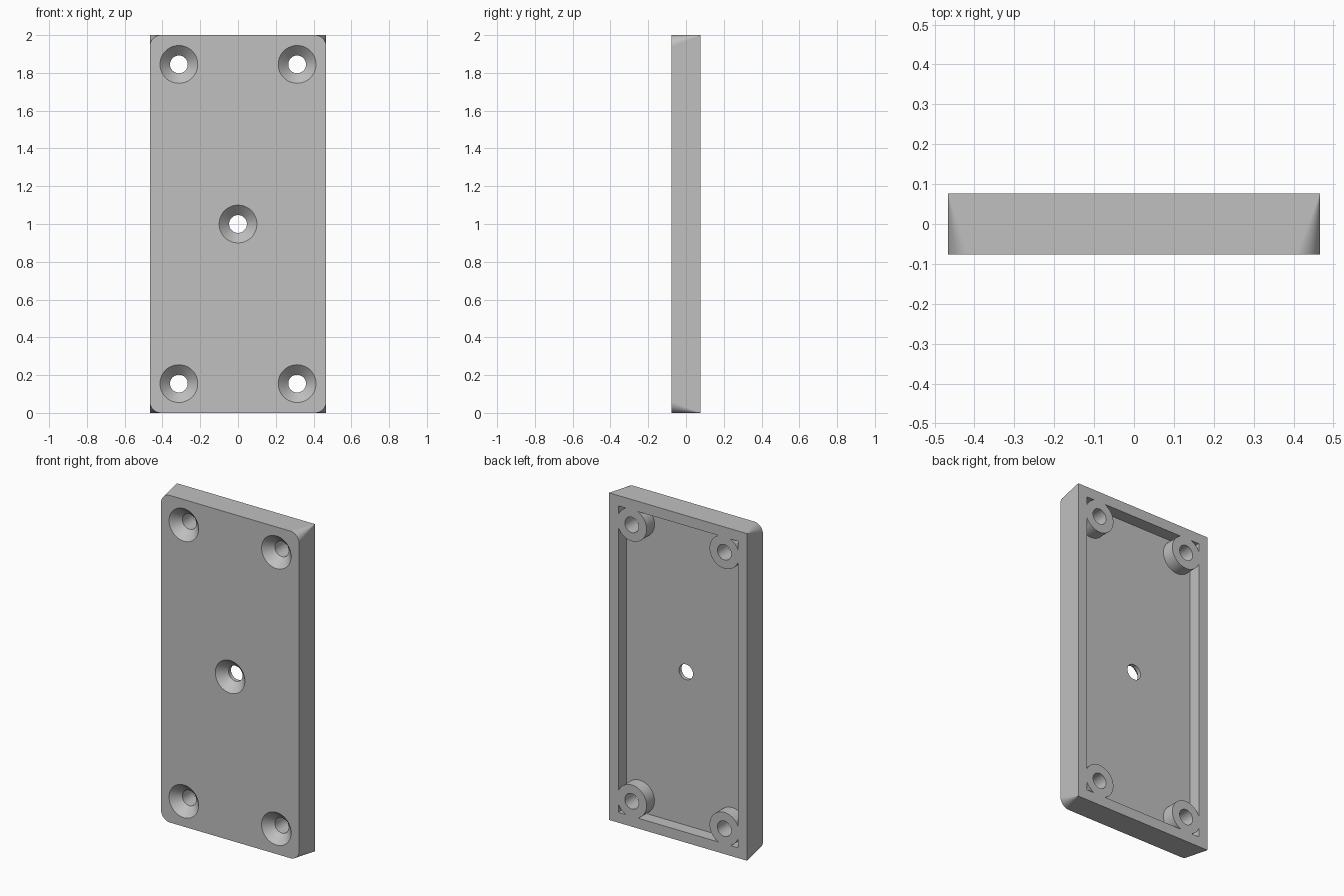
import bpy, bmesh, math

W, D, H = 0.467, 0.0765, 2.0        # half width, half depth, height
CORNER = 0.06                       # front corner radius
WALL = 0.063                        # rim thickness around the rear pocket
SINK, BORE = 0.1, 0.047             # countersink and bore radii
CORNER_HOLES = [(sx * 0.313, 1 + sz * 0.845) for sx in (-1, 1) for sz in (-1, 1)]

old = bpy.data.objects.get("Cube")
if old:
    bpy.data.objects.remove(old, do_unlink=True)

grey = bpy.data.materials.new("plain grey")
grey.use_nodes = True
colour = (0.53, 0.53, 0.53, 1)
grey.diffuse_color = colour
grey.node_tree.nodes["Principled BSDF"].inputs["Base Color"].default_value = colour


def finish(name, bm):
    bmesh.ops.recalc_face_normals(bm, faces=bm.faces[:])
    mesh = bpy.data.meshes.new(name)
    bm.to_mesh(mesh)
    bm.free()
    mesh.materials.append(grey)
    obj = bpy.data.objects.new(name, mesh)
    bpy.context.collection.objects.link(obj)
    return obj


def lathe(name, profile, x, z, sides=48):
    """Closed solid turned around a y axis through (x, z); profile is (radius, y)."""
    bm = bmesh.new()
    rings = []
    for r, y in profile:
        angles = [2 * math.pi * i / sides for i in range(sides)]
        rings.append([bm.verts.new((x + r * math.cos(a), y, z + r * math.sin(a))) for a in angles])
    for a, b in zip(rings, rings[1:]):
        for i in range(sides):
            j = (i + 1) % sides
            bm.faces.new((a[i], a[j], b[j], b[i]))
    bm.faces.new(rings[0])
    bm.faces.new(rings[-1])
    return finish(name, bm)


def cut(target, cutter):
    """Subtract the cutter and remove it."""
    mod = target.modifiers.new("cut", "BOOLEAN")
    mod.operation = "DIFFERENCE"
    mod.solver = "EXACT"
    mod.object = cutter
    bpy.context.view_layer.objects.active = target
    bpy.ops.object.modifier_apply(modifier=mod.name)
    bpy.data.objects.remove(cutter, do_unlink=True)


# Plate body: square back corners tapering into rounded front corners
bm = bmesh.new()
STEPS = 16
for sx in (-1, 1):
    for sz in (-1, 1):
        bm.verts.new((sx * W, D, H / 2 + sz * H / 2))
        for i in range(STEPS + 1):
            a = math.pi / 2 * i / STEPS
            bm.verts.new((sx * (W - CORNER + CORNER * math.cos(a)), -D,
                          H / 2 + sz * (H / 2 - CORNER + CORNER * math.sin(a))))
bmesh.ops.convex_hull(bm, input=bm.verts[:])
bmesh.ops.dissolve_limit(bm, angle_limit=0.01, verts=bm.verts[:], edges=bm.edges[:])
plate = finish("mounting_plate", bm)

# Rear pocket, leaving a round boss at each corner hole
bm = bmesh.new()
bmesh.ops.create_cube(bm, size=1)
for v in bm.verts:
    v.co = (v.co.x * 2 * (W - WALL), 0.1 + v.co.y * 0.2, H / 2 + v.co.z * (H - 2 * WALL))
pocket = finish("pocket_cutter", bm)
for x, z in CORNER_HOLES:
    cut(pocket, lathe("boss", [(SINK, -0.3), (SINK, 0.3)], x, z))
cut(plate, pocket)

# Countersunk through holes
for x, z in CORNER_HOLES + [(0, H / 2)]:
    cut(plate, lathe("hole_cutter", [(SINK + 0.02, -D - 0.02),
                                     (BORE, -D + SINK - BORE), (BORE, 0.2)], x, z))

# Smooth the turned surfaces, keep the outer faces flat
bpy.ops.object.select_all(action="DESELECT")
plate.select_set(True)
bpy.context.view_layer.objects.active = plate
bpy.ops.object.shade_smooth_by_angle(angle=math.radians(30))
for p in plate.data.polygons:
    if abs(p.center.x) > W - CORNER or abs(p.center.z - H / 2) > H / 2 - 0.05:
        p.use_smooth = False
